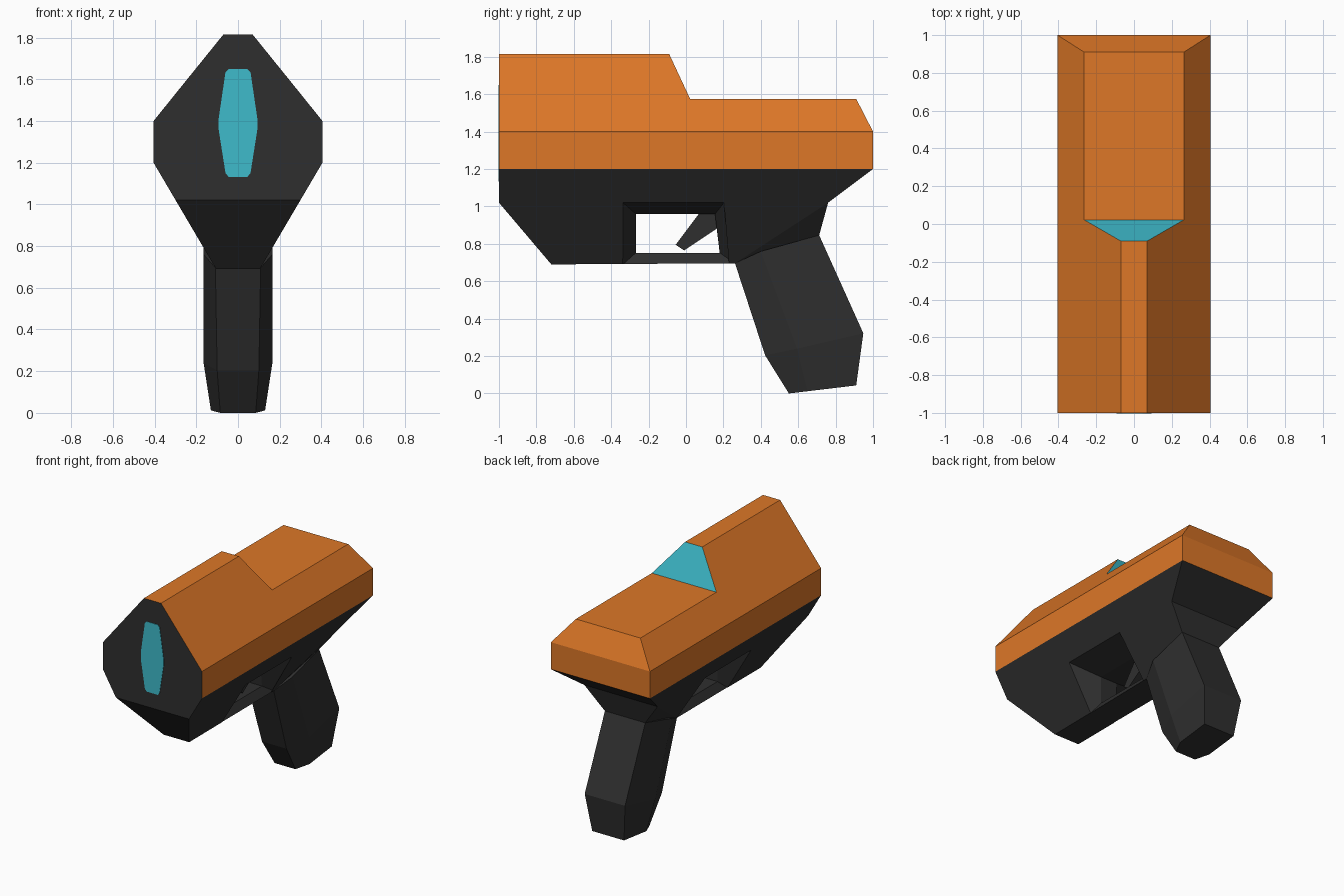
import bpy, bmesh

if "Cube" in bpy.data.objects:
    bpy.data.objects.remove(bpy.data.objects["Cube"])


def material(name, rgb):
    lin = [((c / 255 + 0.055) / 1.055) ** 2.4 for c in rgb]
    m = bpy.data.materials.new(name)
    m.diffuse_color = (*lin, 1)
    m.use_nodes = True
    m.node_tree.nodes["Principled BSDF"].inputs["Base Color"].default_value = m.diffuse_color
    return m


ORANGE = material("orange", (221, 119, 39))
DARK = material("charcoal", (47, 47, 47))
CYAN = material("cyan", (62, 187, 203))


def finish(name, bm, mats):
    bmesh.ops.recalc_face_normals(bm, faces=bm.faces)
    mesh = bpy.data.meshes.new(name)
    bm.to_mesh(mesh)
    bm.free()
    for m in mats:
        mesh.materials.append(m)
    ob = bpy.data.objects.new(name, mesh)
    bpy.context.collection.objects.link(ob)
    return ob


def mirrored_shell(name, outline, side_faces, mats, rule=None):
    """Closed side outline of (y, z, half width), mirrored in x."""
    bm = bmesh.new()
    right = [bm.verts.new((w, y, z)) for y, z, w in outline]
    left = [bm.verts.new((-w, y, z)) for y, z, w in outline]
    n = len(outline)
    for i in range(n):
        j = (i + 1) % n
        bm.faces.new((right[i], right[j], left[j], left[i]))
    for ids in side_faces:
        bm.faces.new([right[i] for i in ids])
        bm.faces.new([left[i] for i in reversed(ids)])
    if rule:
        bmesh.ops.recalc_face_normals(bm, faces=bm.faces)
        for f in bm.faces:
            f.material_index = rule(f)
    return finish(name, bm, mats)


def loft(name, rings, mats):
    bm = bmesh.new()
    rows = [[bm.verts.new(p) for p in ring] for ring in rings]
    n = len(rows[0])
    for a, b in zip(rows, rows[1:]):
        for i in range(n):
            j = (i + 1) % n
            bm.faces.new((a[i], a[j], b[j], b[i]))
    bm.faces.new(rows[0])
    bm.faces.new(rows[-1])
    return finish(name, bm, mats)


# Upper shell: dark front cap, cyan step, orange elsewhere
def shell_colour(f):
    if f.normal.y < -0.9:
        return 1
    c = f.calc_center_median()
    return 2 if f.normal.y > 0.7 and c.y < 0.5 else 0


mirrored_shell("upper_shell", [
    (-1, 1.2, .405), (-1, 1.4, .405), (-1, 1.815, .07), (-.09, 1.815, .07),
    (.022, 1.575, .264), (.91, 1.575, .264), (1, 1.4, .405), (1, 1.2, .405)],
    [(0, 1, 6, 7), (1, 2, 3, 4, 5, 6)], [ORANGE, DARK, CYAN], shell_colour)

# Lower frame, tapering downwards
frame = mirrored_shell("lower_frame", [
    (-1, 1.2, .405), (-1, 1.02, .299), (-.72, .69, .105), (.262, .696, .1085),
    (.40, .76, .165), (.712, .846, .165), (.76, 1.02, .299), (1, 1.2, .405)],
    [(0, 1, 2, 3, 6, 7), (3, 4, 5), (3, 5, 6)], [DARK])

# Trigger opening: through hole with splayed recess on both sides
inner = [(.07, -.268, .959), (.07, .155, .959), (.07, .18, .752), (.07, -.268, .752)]
outer = [(.299, -.337, 1.02), (.299, .203, 1.02), (.1085, .262, .696), (.105, -.337, .69)]
outer = [tuple(a + (b - a) * 1.03 for a, b in zip(p, q)) for p, q in zip(inner, outer)]


def flip(ring):
    return [(-x, y, z) for x, y, z in ring]


cutter = loft("opening_cutter", [outer, inner, flip(inner), flip(outer)], [DARK])
mod = frame.modifiers.new("opening", 'BOOLEAN')
mod.operation = 'DIFFERENCE'
mod.solver = 'EXACT'
mod.object = cutter
bpy.context.view_layer.objects.active = frame
bpy.ops.object.modifier_apply(modifier=mod.name)
bpy.data.objects.remove(cutter)

# Trigger
mirrored_shell("trigger", [
    (.08, .975, .045), (-.055, .795, .045), (-.01, .765, .045),
    (.2, .905, .045), (.2, .975, .045)], [(0, 1, 2, 3, 4)], [DARK])

# Grip: six-sided, narrow at the front edge
levels = [
    [(.262, .696, .1085), (.40, .76, .165), (.712, .846, .165)],
    [(.423, .204, .10), (.594, .24, .165), (.948, .322, .165)],
    [(.55, 0, .085), (.65, .012, .13), (.91, .043, .13)]]
loft("grip", [[(w, y, z) for y, z, w in lv] + [(-w, y, z) for y, z, w in reversed(lv)]
              for lv in levels], [DARK])

# Cyan muzzle plate on the front face
half = [(.045, 1.65), (.06, 1.635), (.093, 1.41), (.093, 1.36), (.06, 1.15), (.045, 1.132)]
shape = half + [(-x, z) for x, z in reversed(half)]
loft("muzzle_plate", [[(x, y, z) for x, z in shape] for y in (-1.003, -.999)], [CYAN])
